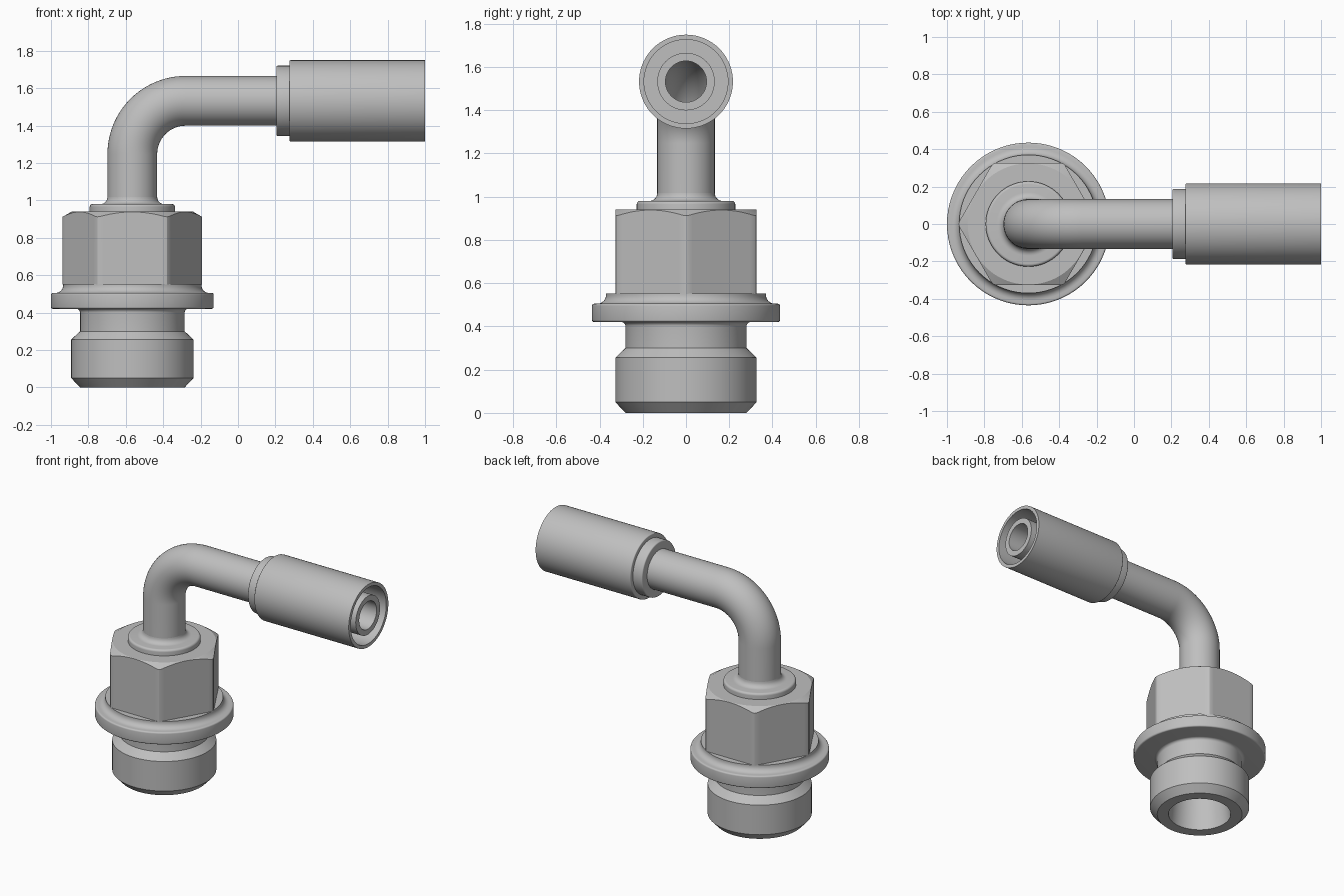
import bpy
import bmesh
from math import cos, sin, pi, radians
from mathutils import Matrix, Vector

if "Cube" in bpy.data.objects:
    bpy.data.objects.remove(bpy.data.objects["Cube"], do_unlink=True)

AXIS_X = -0.565      # vertical axis of the threaded end
AXIS_Z = 1.532       # horizontal axis of the hose end
SEGMENTS = 72

steel = bpy.data.materials.new("grey steel")
steel.use_nodes = True
GREY = (0.52, 0.52, 0.52, 1)
steel.diffuse_color = GREY
steel.node_tree.nodes["Principled BSDF"].inputs["Base Color"].default_value = GREY


def arc(cx, cy, r, start, end, steps=6):
    """Points along a circular arc, angles in degrees."""
    angles = [radians(start + (end - start) * i / steps) for i in range(steps + 1)]
    return [(cx + r * cos(a), cy + r * sin(a)) for a in angles]


def skin(name, rings, closed):
    """Join equal rings of points with quads and smooth the result."""
    bm = bmesh.new()
    loops = [[bm.verts.new(p) for p in ring] for ring in rings]
    pairs = list(zip(loops, loops[1:]))
    if closed:
        pairs.append((loops[-1], loops[0]))
    for a, b in pairs:
        for i in range(len(a)):
            j = (i + 1) % len(a)
            bm.faces.new((a[i], a[j], b[j], b[i]))
    bmesh.ops.recalc_face_normals(bm, faces=bm.faces)
    mesh = bpy.data.meshes.new(name)
    bm.to_mesh(mesh)
    bm.free()
    mesh.materials.append(steel)
    obj = bpy.data.objects.new(name, mesh)
    bpy.context.collection.objects.link(obj)
    bpy.ops.object.select_all(action="DESELECT")
    obj.select_set(True)
    bpy.context.view_layer.objects.active = obj
    bpy.ops.object.shade_smooth_by_angle(angle=radians(25))
    return obj


def lathe(name, profile, frame):
    """Turn a closed (radius, height) profile around the frame's z axis."""
    turns = [2 * pi * i / SEGMENTS for i in range(SEGMENTS)]
    rings = [[frame @ Vector((r * cos(t), r * sin(t), h)) for t in turns]
             for r, h in profile]
    return skin(name, rings, True)


upright = Matrix.Translation((AXIS_X, 0, 0))
sideways = Matrix.Translation((0, 0, AXIS_Z)) @ Matrix.Rotation(pi / 2, 4, "Y")

# Threaded stub, flange and the filleted shoulder under the hexagon
body = [(0.205, 0), (0.28, 0), (0.327, 0.05), (0.327, 0.255), (0.28, 0.30)]
body += arc(0.30, 0.40, 0.02, 180, 90)
body += arc(0.425, 0.43, 0.01, -90, 0, 4)
body += arc(0.425, 0.495, 0.01, 0, 90, 4)
body += arc(0.41, 0.545, 0.04, 270, 180)
body += [(0.37, 0.552), (0.095, 0.552), (0.095, 0.50), (0.17, 0.38)]
lathe("threaded_body", body, upright)

# Hexagon with its corners turned down and its top chamfered
FLAT, CORNER, TOP = 0.327, 0.373, 0.94
bottom, edge, crown, bore = [], [], [], []
for i in range(144):
    t = 2 * pi * i / 144
    r = min(FLAT / cos(t % (pi / 3) - pi / 6), CORNER)
    ray = Vector((cos(t), sin(t), 0))
    for ring, radius, z in ((bottom, r, 0.55), (edge, r, TOP - 0.57 * (r - FLAT) - 0.002),
                            (crown, FLAT - 0.003, TOP), (bore, 0.12, TOP)):
        ring.append(upright @ (ray * radius + Vector((0, 0, z))))
skin("hexagon", [bottom, edge, crown, bore], False)

# Collar that blends into the pipe
collar = [(0.12, 0.93), (0.228, 0.93)]
collar += arc(0.213, 0.965, 0.015, 0, 90)
collar += arc(0.17, 1.017, 0.037, 270, 180)
collar += [(0.12, 1.017)]
lathe("pipe_collar", collar, upright)

# Bent hollow pipe: outer wall out, inner wall back
BEND = 0.285
path = [(AXIS_X, 0.53, 0), (AXIS_X, AXIS_Z - BEND, 0)]
for i in range(1, 25):
    a = pi / 2 * i / 24
    path.append((AXIS_X + BEND * (1 - cos(a)), AXIS_Z - BEND * (1 - sin(a)), a))
path.append((0.995, AXIS_Z, pi / 2))


def pipe_ring(x, z, tilt, radius):
    frame = Matrix.Translation((x, 0, z)) @ Matrix.Rotation(tilt, 4, "Y")
    turns = [2 * pi * i / 48 for i in range(48)]
    return [frame @ Vector((radius * cos(t), radius * sin(t), 0)) for t in turns]


rings = [pipe_ring(*p, 0.133) for p in path]
rings += [pipe_ring(*p, 0.095) for p in reversed(path)]
skin("bent_pipe", rings, True)

# Crimp sleeve with its stepped neck and open end
sleeve = [(0.12, 0.205)]
sleeve += arc(0.18, 0.213, 0.008, -90, 0, 4)
sleeve += [(0.188, 0.275)]
sleeve += arc(0.211, 0.281, 0.006, -90, 0, 4)
sleeve += [(0.217, 1.0), (0.194, 1.0), (0.194, 0.32), (0.12, 0.32)]
lathe("crimp_sleeve", sleeve, sideways)
